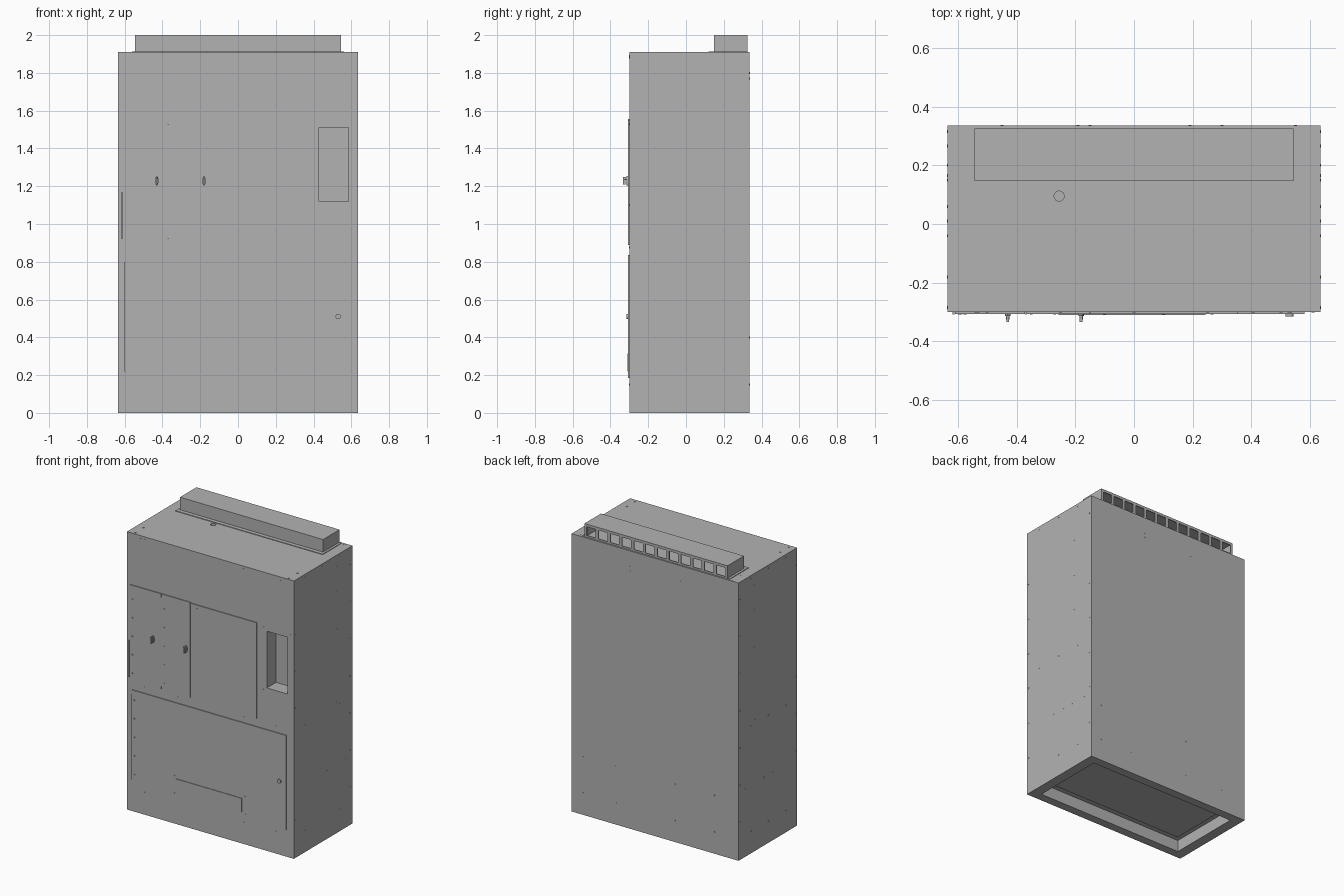
import bpy, bmesh
from mathutils import Vector, Matrix

if "Cube" in bpy.data.objects:
    bpy.data.objects.remove(bpy.data.objects["Cube"], do_unlink=True)

steel = bpy.data.materials.new("light_grey_steel")
GREY = (0.448, 0.448, 0.448, 1)
steel.use_nodes = True
steel.diffuse_color = GREY
steel.node_tree.nodes["Principled BSDF"].inputs["Base Color"].default_value = GREY


def finish(name, bm):
    mesh = bpy.data.meshes.new(name)
    bm.to_mesh(mesh)
    bm.free()
    mesh.materials.append(steel)
    obj = bpy.data.objects.new(name, mesh)
    bpy.context.collection.objects.link(obj)
    return obj


def add_box(bm, x, y, z):
    lo, hi = Vector((x[0], y[0], z[0])), Vector((x[1], y[1], z[1]))
    m = Matrix.Translation((lo + hi) / 2) @ Matrix.Diagonal((*(hi - lo), 1))
    bmesh.ops.create_cube(bm, size=1, matrix=m)


def add_disc(bm, centre, normal, radius, depth, sides=8, stretch=1):
    turn = Vector(normal).to_track_quat('Z', 'Y').to_matrix().to_4x4()
    m = (Matrix.Translation(centre) @ Matrix.Diagonal((1, 1, stretch, 1)) @ turn)
    bmesh.ops.create_cone(bm, cap_ends=True, segments=sides, radius1=radius,
                          radius2=radius, depth=depth, matrix=m)


def box(name, x, y, z):
    bm = bmesh.new()
    add_box(bm, x, y, z)
    return finish(name, bm)


def cut(target, cutter):
    cutter.hide_render = True
    mod = target.modifiers.new("cut", 'BOOLEAN')
    mod.operation, mod.solver, mod.object = 'DIFFERENCE', 'EXACT', cutter
    bpy.context.view_layer.objects.active = target
    bpy.ops.object.modifier_apply(modifier=mod.name)
    bpy.data.objects.remove(cutter, do_unlink=True)


W, FRONT, BACK, TOP = 0.635, -0.30, 0.336, 1.91

# Cabinet with side window niche, open plinth and roof cable hole
cabinet = box("cabinet", (-W, W), (FRONT, BACK), (0, TOP))
cut(cabinet, box("niche_cutter", (0.43, 0.585), (FRONT - 0.1, FRONT + 0.1), (1.12, 1.51)))
cut(cabinet, box("plinth_cutter", (-W + 0.07, W - 0.07),
                 (FRONT + 0.06, BACK - 0.06), (-0.1, 0.08)))
bm = bmesh.new()
add_disc(bm, (-0.255, 0.095, TOP), (0, 0, 1), 0.017, 0.1, 24)
cut(cabinet, finish("cable_hole_cutter", bm))

# Floor panel inside the plinth
box("floor_panel", (-0.53, 0.53), (-0.2, 0.235), (0.074, 0.081))

# Doors and covers on the front
SKIN = FRONT - 0.006
for name, x, z in (("left_upper_door", (-0.61, -0.372), (0.9, 1.555)),
                   ("middle_upper_door", (-0.366, -0.152), (0.9, 1.555)),
                   ("right_upper_panel", (-0.148, 0.355), (0.89, 1.55)),
                   ("lower_door", (-0.595, 0.58), (0.185, 0.835))):
    box(name, x, (SKIN, FRONT), z)
box("lower_flap", (-0.257, 0.243), (SKIN - 0.004, SKIN), (0.22, 0.315))

# Hinge strips
bm = bmesh.new()
for x, z in ((-0.615, (0.92, 1.17)), (-0.369, (0.92, 1.53)), (-0.597, (0.22, 0.8))):
    add_box(bm, (x - 0.003, x + 0.003), (SKIN - 0.002, FRONT), z)
finish("hinges", bm)

# Oval door handles
for name, x in (("left_handle", -0.43), ("middle_handle", -0.18)):
    bm = bmesh.new()
    add_disc(bm, (x, SKIN - 0.004, 1.228), (0, -1, 0), 0.009, 0.008, 16, 2.8)
    add_disc(bm, (x, SKIN - 0.012, 1.24), (0, -1, 0), 0.006, 0.014, 12)
    add_box(bm, (x - 0.005, x + 0.005), (-0.333, -0.32), (1.208, 1.25))
    finish(name, bm)

# Lower door lock
bm = bmesh.new()
add_disc(bm, (0.53, SKIN - 0.004, 0.51), (0, -1, 0), 0.014, 0.01, 16)
finish("lower_lock", bm)

# Roof exhaust box: sheet front, ends and lid, slotted back
VX, VF, VB, T = 0.544, 0.147, 0.326, 0.006
bm = bmesh.new()
add_box(bm, (-VX, VX), (VF, VB), (2 - T, 2))
add_box(bm, (-VX, VX), (VF, VF + T), (TOP, 2 - T))
for s in (-1, 1):
    add_box(bm, sorted((s * VX, s * (VX - T))), (VF + T, VB), (TOP, 2 - T))
finish("vent_housing", bm)

bm = bmesh.new()
add_box(bm, (-VX + T, VX - T), (VB - T, VB), (TOP, TOP + 0.012))
add_box(bm, (-VX + T, VX - T), (VB - T, VB), (1.982, 2 - T))
SLOTS = 12
pitch = 2 * (VX - T) / SLOTS
for i in range(SLOTS + 1):
    x = -VX + T + i * pitch
    add_box(bm, (max(x - 0.011, -VX + T), min(x + 0.011, VX - T)),
            (VB - T, VB), (TOP + 0.012, 1.982))
finish("vent_grille", bm)

# Mounting flange round the exhaust box
bm = bmesh.new()
add_box(bm, (-0.56, 0.56), (0.12, VF), (TOP, TOP + 0.004))
for s in (-1, 1):
    add_box(bm, sorted((s * VX, s * 0.56)), (VF, VB), (TOP, TOP + 0.004))
finish("vent_flange", bm)

# Rivets and screws on every wall
bm = bmesh.new()


def rivets(place, normal, us, vs, radius=0.005):
    for u in us:
        for v in vs:
            add_disc(bm, place(u, v), normal, radius, 0.003)


def on_front(u, v):
    return (u, FRONT, v)


def on_door(u, v):
    return (u, SKIN, v)


def on_back(u, v):
    return (u, BACK, v)


def on_roof(u, v):
    return (u, v, TOP)


rows = (-0.5, -0.25, 0, 0.25, 0.5)
rivets(on_front, (0, -1, 0), rows, (0.15, 0.875, 1.89))
rivets(on_front, (0, -1, 0), (-0.535, 0.53), (1.885,), 0.008)
rivets(on_front, (0, -1, 0), (0.405, 0.61), (1.1, 1.53))
rivets(on_door, (0, -1, 0), (-0.59, -0.35), [0.95 + 0.127 * i for i in range(5)])
rivets(on_door, (0, -1, 0), (-0.575,), [0.26 + 0.127 * i for i in range(5)])
rivets(on_door, (0, -1, 0), (-0.1, 0.1), (1.525,))
rivets(on_door, (0, -1, 0), (-0.27, 0.265), (0.33, 0.21))
rivets(on_back, (0, 1, 0), (-0.45, -0.15, 0.3, 0.55), (0.15, 0.4))
rivets(on_back, (0, 1, 0), (-0.19, 0.19), (1.77, 1.8))
rivets(on_roof, (0, 0, 1), (-0.585, 0.585), (-0.28, -0.19, 0.23, 0.32), 0.008)
for s in (-1, 1):
    def on_side(u, v):
        return (s * W, u, v)
    side = (s, 0, 0)
    rivets(on_side, side, (-0.18, 0.01, 0.2), (0.15, 0.875, 1.89))
    rivets(on_side, side, (-0.285, 0.315), [0.26 + 0.255 * i for i in range(7)])
    rivets(on_side, side, (0.165,), (0.9, 1.15, 1.4, 1.66, 1.83))
    rivets(on_side, side, (-0.04, 0.06, 0.15, 0.265), (0.47,))
finish("rivets", bm)
